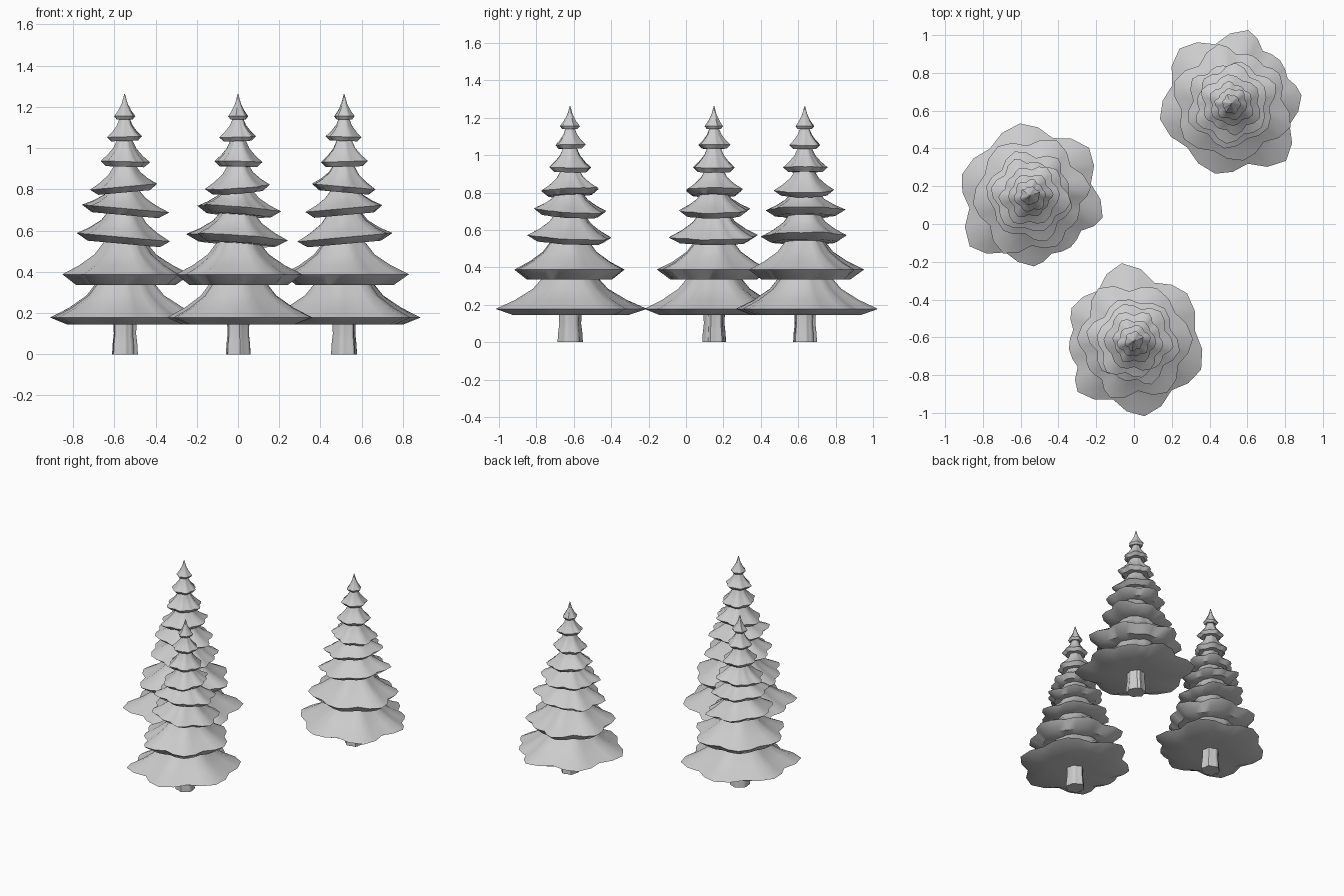
import bpy, bmesh
from math import radians, cos, sin

if "Cube" in bpy.data.objects:
    bpy.data.objects.remove(bpy.data.objects["Cube"])

# bough lobes: (angle in degrees, tip radius relative to the tier radius)
LOBES = [(-17, 1.03), (39, 1.03), (98, 0.99), (163, 0.97), (220, 1.07), (273, 0.96), (308, 0.89)]
VALLEY = 0.84

# tiers: rim radius, rim z, underside z, neck radius, neck z, pattern turn, tilt slope
TIERS = [
    (0.39, 0.178, 0.145, 0.130, 0.37, 0, 0.0),
    (0.315, 0.388, 0.335, 0.095, 0.56, 25, 0.0),
    (0.240, 0.567, 0.535, 0.075, 0.70, 70, 0.09),
    (0.205, 0.707, 0.675, 0.065, 0.81, 130, 0.09),
    (0.163, 0.813, 0.785, 0.046, 0.93, 200, -0.09),
    (0.120, 0.935, 0.910, 0.034, 1.05, 20, 0.03),
    (0.088, 1.055, 1.035, 0.022, 1.155, 95, -0.03),
    (0.052, 1.155, 1.140, 0.002, 1.262, 160, 0.0),
]


def lobe_outline():
    """Four samples per bough: tip, shoulder, valley, shoulder."""
    pts = []
    for i, (a, p) in enumerate(LOBES):
        b, q = LOBES[(i + 1) % len(LOBES)]
        gap = (b - a) % 360
        for t, w in ((0, 1), (0.25, 0.62), (0.5, 0), (0.75, 0.62)):
            peak = p if t < 0.5 else q
            pts.append((a + gap * t, VALLEY + (peak - VALLEY) * w))
    return pts


OUTLINE = lobe_outline()


def loft(name, rings, loc):
    """Skin a list of closed rings and cap both ends."""
    bm = bmesh.new()
    loops = [[bm.verts.new(p) for p in ring] for ring in rings]
    n = len(loops[0])
    for lo, hi in zip(loops, loops[1:]):
        for i in range(n):
            j = (i + 1) % n
            bm.faces.new((lo[i], lo[j], hi[j], hi[i]))
    bm.faces.new(loops[0][::-1])
    bm.faces.new(loops[-1])
    mesh = bpy.data.meshes.new(name)
    bm.to_mesh(mesh)
    bm.free()
    obj = bpy.data.objects.new(name, mesh)
    bpy.context.collection.objects.link(obj)
    obj.location = loc
    bpy.ops.object.select_all(action='DESELECT')
    obj.select_set(True)
    bpy.context.view_layer.objects.active = obj
    bpy.ops.object.shade_smooth_by_angle(angle=radians(40))
    return obj


def lobed_ring(r, z, amount, turn, slope, direction):
    """Ring with bough lobes; amount fades the lobes, slope tilts the ring."""
    ring = []
    for a, k in OUTLINE:
        ang = radians(a + turn)
        rad = r * (0.93 + (k - 0.93) * amount)
        dz = slope * rad * cos(ang - direction)
        ring.append((rad * cos(ang), rad * sin(ang), z + dz))
    return ring


def tier(name, spec, loc, turn, direction):
    r, z, zu, rn, zn, own, slope = spec
    h = zn - z
    profile = [
        (r * 0.35, zu, 0.2), (r * 0.78, zu, 0.8), (r, z, 1.0),
        (rn + (r - rn) * 0.62, z + h * 0.25, 0.9),
        (rn + (r - rn) * 0.27, z + h * 0.56, 0.7),
        (rn, zn, 0.4),
    ]
    loft(name, [lobed_ring(pr, pz, am, turn + own, slope, direction)
                for pr, pz, am in profile], loc)


def trunk(name, loc, turn):
    rings = [lobed_ring(r, z, 0.9, turn, 0, 0)
             for r, z in ((0.066, 0), (0.063, 0.05), (0.057, 0.1), (0.060, 0.16))]
    loft(name, rings, loc)


# three trees: position, turn, tilt direction of the boughs
TREES = [
    ("left", (-0.55, 0.15, 0), 0, 180),
    ("front", (0.0, -0.62, 0), -121, 215),
    ("back", (0.515, 0.635, 0), 94, 0),
]
for label, loc, turn, direction in TREES:
    trunk(label + "_tree_trunk", loc, turn)
    for i, spec in enumerate(TIERS):
        tier(f"{label}_tree_tier_{i + 1}", spec, loc, turn, radians(direction))
